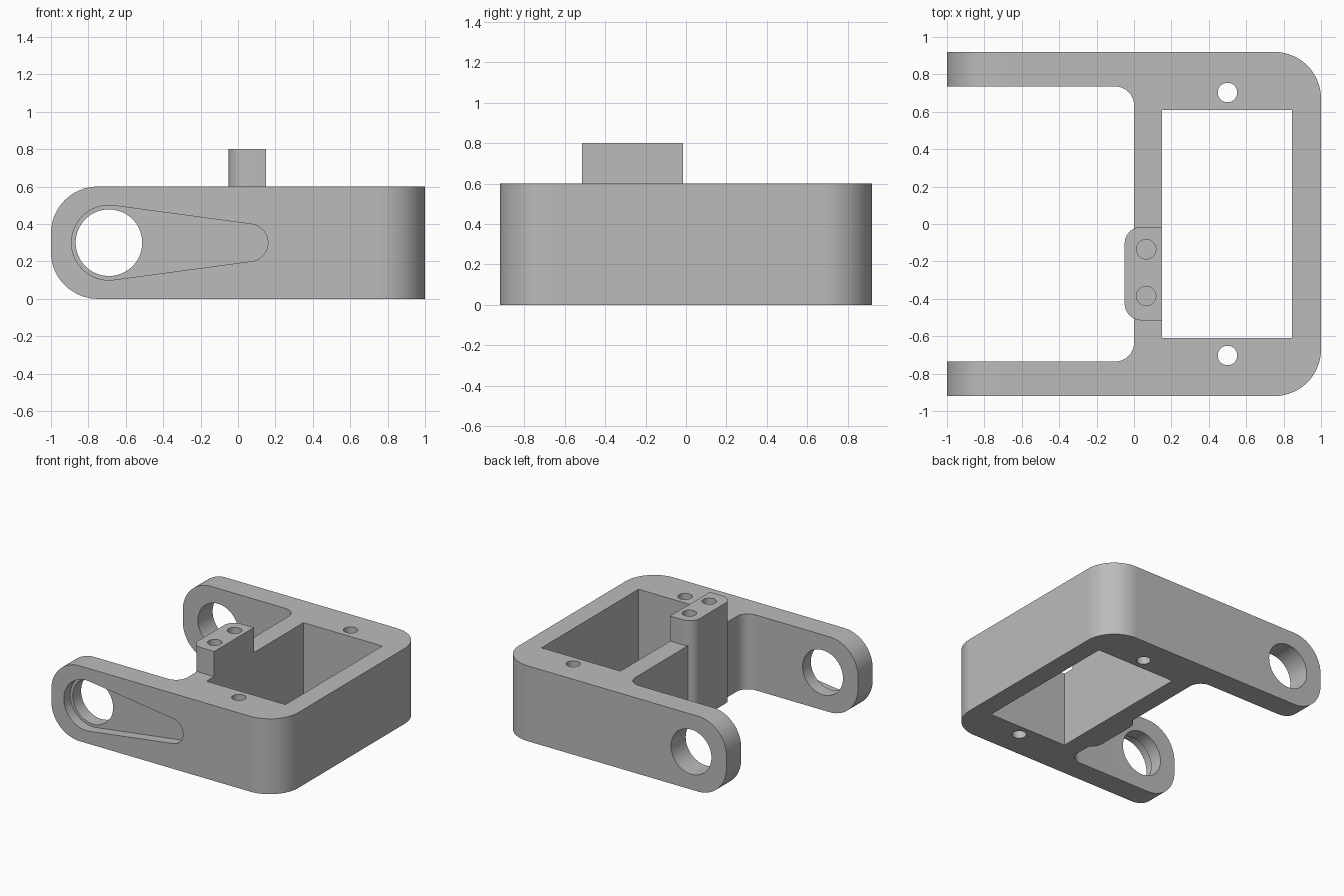
import bpy, bmesh, math
from mathutils import Vector

cube = bpy.data.objects.get("Cube")
if cube:
    bpy.data.objects.remove(cube, do_unlink=True)

grey = bpy.data.materials.new("plain grey")
grey.use_nodes = True
GREY = (0.5, 0.5, 0.5, 1)
grey.diffuse_color = GREY
grey.node_tree.nodes["Principled BSDF"].inputs["Base Color"].default_value = GREY


def arc(cx, cy, r, start, end, n):
    step = (end - start) / n
    return [(cx + r * math.cos(start + step * i), cy + r * math.sin(start + step * i))
            for i in range(n + 1)]


def circle(cx, cy, r):
    return arc(cx, cy, r, 0, math.tau, 64)[:-1]


def rounded(corners, n=20):
    """Right-angled outline; each corner is (x, y, radius)."""
    out = []
    for i, (x, y, r) in enumerate(corners):
        p = Vector((x, y))
        if r == 0:
            out.append(p)
            continue
        a = (Vector(corners[i - 1][:2]) - p).normalized()
        b = (Vector(corners[(i + 1) % len(corners)][:2]) - p).normalized()
        for k in range(n + 1):
            t = math.pi / 2 * k / n
            out.append(p + (a + b - b * math.cos(t) - a * math.sin(t)) * r)
    return out


def prism(name, outline, low, high, axis="z"):
    """Extrude an outline along z, or an x-z outline along y."""
    bm = bmesh.new()
    verts = [bm.verts.new((u, v, low) if axis == "z" else (u, low, v)) for u, v in outline]
    face = bm.faces.new(verts)
    moved = bmesh.ops.extrude_face_region(bm, geom=[face])["geom"]
    shift = Vector((0, 0, high - low)) if axis == "z" else Vector((0, high - low, 0))
    bmesh.ops.translate(bm, vec=shift, verts=[g for g in moved if isinstance(g, bmesh.types.BMVert)])
    bmesh.ops.recalc_face_normals(bm, faces=bm.faces)
    mesh = bpy.data.meshes.new(name)
    bm.to_mesh(mesh)
    bm.free()
    mesh.materials.append(grey)
    obj = bpy.data.objects.new(name, mesh)
    bpy.context.collection.objects.link(obj)
    return obj


def combine(target, other, operation):
    mod = target.modifiers.new(operation.lower(), "BOOLEAN")
    mod.operation, mod.object, mod.solver = operation, other, "EXACT"
    bpy.context.view_layer.objects.active = target
    bpy.ops.object.modifier_apply(modifier=mod.name)
    bpy.data.objects.remove(other, do_unlink=True)


W, H = 0.92, 0.6          # half width and height of the frame
ARM = 0.735               # inner face of the arms
PIVOT = (-0.69, 0.3)      # arm hole centre in x-z

# Frame with two arms, seen from above
bracket = prism("bracket_frame", rounded([
    (-1, -W, 0), (1, -W, 0.25), (1, W, 0.25), (-1, W, 0),
    (-1, ARM, 0), (0, ARM, 0.1), (0, -ARM, 0.1), (-1, -ARM, 0)]), 0, H)

# Rounded arm ends
combine(bracket, prism("arm_profile", rounded([
    (-1, 0, 0.25), (1.2, 0, 0), (1.2, H, 0), (-1, H, 0.25)]), -1.2, 1.2, "y"), "INTERSECT")

# Raised post on the cross wall
combine(bracket, prism("post", rounded([
    (-0.05, -0.515, 0.09), (0.2, -0.515, 0), (0.2, -0.015, 0), (-0.05, -0.015, 0.09)]),
    0, 0.8), "UNION")

# Rectangular opening, which also trims the post
combine(bracket, prism("opening", [
    (0.15, -0.61), (0.845, -0.61), (0.845, 0.61), (0.15, 0.61)], -0.2, 1), "DIFFERENCE")

# Screw holes: through the frame, blind in the post
for side in (-1, 1):
    combine(bracket, prism("frame_hole", circle(0.5, 0.703 * side, 0.052), -0.2, 1), "DIFFERENCE")
    combine(bracket, prism("post_hole", circle(0.065, -0.26 + 0.125 * side, 0.052), 0.4, 1), "DIFFERENCE")

# Pivot holes through both arms
combine(bracket, prism("pivot_hole", circle(*PIVOT, 0.178), -1.2, 1.2, "y"), "DIFFERENCE")

# Teardrop recess in the outer face of the front arm
tangent = math.acos(0.1 / 0.75)
teardrop = (arc(*PIVOT, 0.2, tangent, math.tau - tangent, 48)
            + arc(0.06, 0.3, 0.1, -tangent, tangent, 32))
combine(bracket, prism("recess", teardrop, -1.2, -W + 0.08, "y"), "DIFFERENCE")

# Smooth curved walls with crisp edges
bpy.ops.object.select_all(action="DESELECT")
bracket.select_set(True)
bpy.context.view_layer.objects.active = bracket
bpy.ops.object.shade_smooth_by_angle(angle=math.radians(30))
weighted = bracket.modifiers.new("weighted_normals", "WEIGHTED_NORMAL")
weighted.keep_sharp = True
